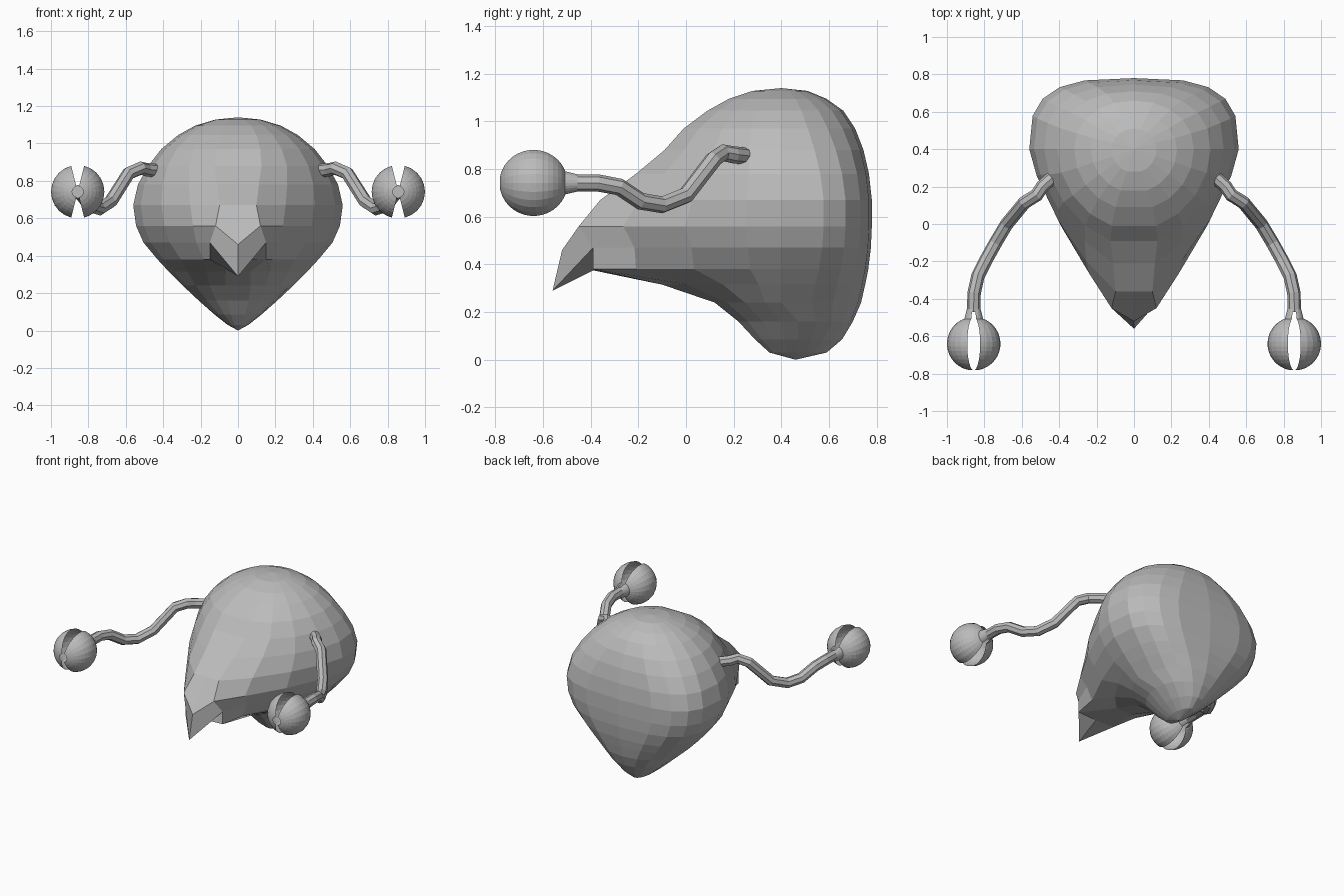
import bpy, bmesh, math

if "Cube" in bpy.data.objects:
    bpy.data.objects.remove(bpy.data.objects["Cube"])

grey = bpy.data.materials.new("plain grey")
grey.diffuse_color = (0.5, 0.5, 0.5, 1)
grey.use_nodes = True
grey.node_tree.nodes["Principled BSDF"].inputs["Base Color"].default_value = grey.diffuse_color


def finish(name, bm):
    bmesh.ops.recalc_face_normals(bm, faces=bm.faces)
    me = bpy.data.meshes.new(name)
    bm.to_mesh(me)
    bm.free()
    me.materials.append(grey)
    ob = bpy.data.objects.new(name, me)
    bpy.context.collection.objects.link(ob)
    return ob


def spow(v, e):
    return math.copysign(abs(v) ** e, v)


# Body: horizontal rings as (height, half width, front y, back y, front exponent, back exponent)
RINGS = [
    (1.128, 0.12, 0.28, 0.51, 2.0, 2.0), (1.095, 0.23, 0.18, 0.59, 2.0, 2.0),
    (1.045, 0.32, 0.09, 0.66, 2.0, 2.1), (0.97, 0.41, -0.01, 0.71, 1.9, 2.3),
    (0.88, 0.48, -0.09, 0.745, 1.75, 2.6), (0.78, 0.535, -0.21, 0.768, 1.5, 2.9),
    (0.67, 0.56, -0.36, 0.78, 1.35, 3.1), (0.56, 0.545, -0.45, 0.78, 1.3, 3.1),
    (0.47, 0.505, -0.39, 0.776, 1.3, 3.0), (0.38, 0.43, -0.39, 0.765, 1.25, 2.8),
    (0.315, 0.37, -0.10, 0.752, 1.35, 2.6), (0.24, 0.295, 0.12, 0.735, 1.6, 2.4),
    (0.16, 0.21, 0.22, 0.70, 1.8, 2.2), (0.085, 0.125, 0.29, 0.655, 2.0, 2.0),
    (0.03, 0.055, 0.35, 0.59, 2.0, 2.0),
]
# Beak: rings whose front is widened and whose front point is pulled out (half width, y, z)
BEAK = {0.56: (0.12, -0.52, 0.46), 0.47: (0.15, -0.56, 0.29), 0.38: (0.15, -0.39, 0.375)}
SEG = 20

bm = bmesh.new()
rows = []
for z, w, f, b, p, q in RINGS:
    yc = 0.4 if z > 0.2 else 0.47
    step = 2 * math.pi / SEG
    stretch = 1 / math.cos(step) ** (2 / p)
    row = []
    for i in range(SEG):
        s, c = math.sin(i * step), math.cos(i * step)
        if abs(c) < 1e-6:
            c = 0.0
        if c > 0:
            x, y = w * spow(s, 2 / p), yc - (yc - f) * stretch * c ** (2 / p)
        else:
            x, y = w * spow(s, 2 / q), yc + (b - yc) * abs(c) ** (2 / q)
        h = z
        if i == 0:
            x, y = 0, f
            if z in BEAK:
                y, h = BEAK[z][1:]
        elif i in (1, SEG - 1) and z in BEAK:
            x = math.copysign(BEAK[z][0], x)
        row.append(bm.verts.new((x, y, h)))
    rows.append(row)
top, bottom = bm.verts.new((0, 0.4, 1.14)), bm.verts.new((0, 0.46, 0))
for i in range(SEG):
    j = (i + 1) % SEG
    bm.faces.new((top, rows[0][i], rows[0][j]))
    bm.faces.new((bottom, rows[-1][j], rows[-1][i]))
    for a, c in zip(rows, rows[1:]):
        bm.faces.new((a[i], c[i], c[j], a[j]))
finish("body", bm)

# Arms: bent tubes
ARM = [(0.44, 0.245, 0.855), (0.49, 0.20, 0.86), (0.52, 0.155, 0.868), (0.585, 0.115, 0.84),
       (0.68, 0.0, 0.69), (0.74, -0.10, 0.65), (0.79, -0.19, 0.665), (0.835, -0.28, 0.725),
       (0.855, -0.37, 0.742), (0.857, -0.47, 0.742)]


def arm(name, side):
    cu = bpy.data.curves.new(name + "_path", "CURVE")
    cu.dimensions = "3D"
    cu.bevel_depth = 0.036
    cu.bevel_resolution = 2
    cu.use_fill_caps = True
    sp = cu.splines.new("POLY")
    sp.points.add(len(ARM) - 1)
    for pt, (x, y, z) in zip(sp.points, ARM):
        pt.co = (side * x, y, z, 1)
    tmp = bpy.data.objects.new(name + "_tmp", cu)
    me = bpy.data.meshes.new_from_object(tmp)
    bpy.data.objects.remove(tmp)
    bm = bmesh.new()
    bm.from_mesh(me)
    for face in bm.faces:
        face.smooth = False
    finish(name, bm)


# Claws: two hollow half balls, split by a wedge-shaped gap above and below
R, CX, CY, CZ = 0.143, 0.857, -0.64, 0.742
profile = [(-0.455, 0.037), (-0.507, 0.05)]
for k in range(15):
    t = math.radians(24 + (168 - 24) * k / 14)
    profile.append((CY + R * math.cos(t), R * math.sin(t)))


def claw(name, side):
    bm = bmesh.new()
    for half in (-1, 1):
        grid = []
        for y, r in profile:
            row = []
            for k in range(11):
                a = math.radians(14 + 152 * k / 10)
                row.append(bm.verts.new((side * CX + half * r * math.sin(a), y,
                                         CZ + r * math.cos(a))))
            grid.append(row)
        for a, b in zip(grid, grid[1:]):
            for k in range(10):
                q = (a[k], a[k + 1], b[k + 1], b[k])
                bm.faces.new(q if half > 0 else q[::-1])
    finish(name, bm)


for label, side in (("left", -1), ("right", 1)):
    arm(label + "_arm", side)
    claw(label + "_claw", side)
